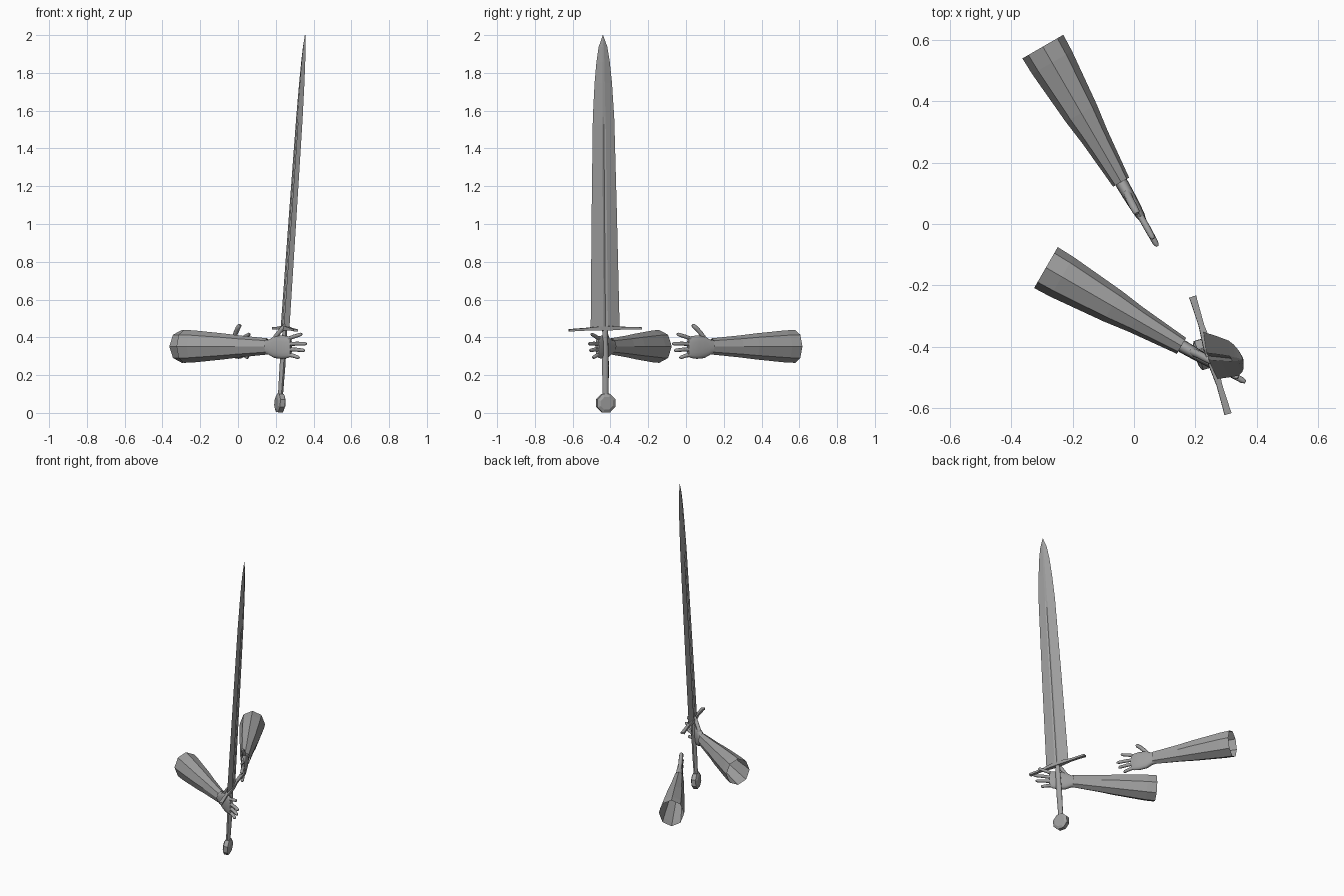
import bpy, bmesh, math
from mathutils import Vector, Matrix

if "Cube" in bpy.data.objects:
    bpy.data.objects.remove(bpy.data.objects["Cube"])

grey = bpy.data.materials.new("plain grey")
grey.diffuse_color = (0.35, 0.35, 0.35, 1)
grey.use_nodes = True
grey.node_tree.nodes["Principled BSDF"].inputs["Base Color"].default_value = grey.diffuse_color


def loft(name, rings, matrix, cap=True, smooth=None):
    """Skin a row of equal-sized point rings, then place it."""
    bm = bmesh.new()
    rows = [[bm.verts.new(matrix @ Vector(p)) for p in ring] for ring in rings]
    n = len(rows[0])
    for a, b in zip(rows, rows[1:]):
        for i in range(n):
            j = (i + 1) % n
            bm.faces.new((a[i], a[j], b[j], b[i]))
    if cap:
        bm.faces.new(rows[0])
        bm.faces.new(rows[-1])
    bmesh.ops.recalc_face_normals(bm, faces=bm.faces[:])
    mesh = bpy.data.meshes.new(name)
    bm.to_mesh(mesh)
    bm.free()
    mesh.materials.append(grey)
    ob = bpy.data.objects.new(name, mesh)
    bpy.context.collection.objects.link(ob)
    if smooth:
        bpy.ops.object.select_all(action='DESELECT')
        ob.select_set(True)
        bpy.context.view_layer.objects.active = ob
        bpy.ops.object.shade_smooth_by_angle(angle=math.radians(smooth))
    return ob


def ellipse(center, side, up, n=8, power=1.0):
    """Ring around center; power below 1 makes it boxier."""
    ring = []
    for i in range(n):
        a = math.tau * i / n
        c, s = math.cos(a), math.sin(a)
        c = math.copysign(abs(c) ** power, c) if abs(c) > 1e-6 else 0
        s = math.copysign(abs(s) ** power, s) if abs(s) > 1e-6 else 0
        ring.append(Vector(center) + Vector(side) * c + Vector(up) * s)
    return ring


def finger(name, path, radius, matrix):
    """Rounded tube along a short path in the arm's length/height plane."""
    pts = [Vector(p) for p in path]
    pts.insert(-1, pts[-2].lerp(pts[-1], 0.8))
    rings = []
    for i, p in enumerate(pts):
        d = (pts[min(i + 1, len(pts) - 1)] - pts[max(i - 1, 0)]).normalized()
        side = d.cross(Vector((0, 0, 1))).normalized()
        up = side.cross(d)
        r = radius * (0.45 if i == len(pts) - 1 else 0.9 if i == len(pts) - 2 else 1)
        rings.append(ellipse(p, side * r, up * r))
    loft(name, rings, matrix, smooth=50)


def arm(label, origin, angle, palm_side):
    m = (Matrix.Translation(origin) @ Matrix.Rotation(math.radians(angle), 4, 'Z')
         @ Matrix.Diagonal((1, palm_side, 1, 1)))
    # open eight-sided sleeve: distance, half width, half height
    sleeve = [(0, .077, .087), (.06, .075, .085), (.25, .058, .068),
              (.34, .046, .058), (.51, .030, .043)]
    loft(label + "_sleeve", [ellipse((t, 0, 0), (0, w, 0), (0, 0, h))
                             for t, w, h in sleeve], m, cap=False)
    # palm
    palm = [(.47, .020, .032), (.52, .021, .040), (.555, .020, .058),
            (.60, .018, .062), (.635, .015, .058), (.655, .010, .050)]
    loft(label + "_palm", [ellipse((t, 0, -.004), (0, w, 0), (0, 0, h), 16, .8)
                           for t, w, h in palm], m, smooth=50)
    # four fingers: root height, tip distance, tip height
    for name, z0, t1, z1 in [("index", .036, .722, .066), ("middle", .011, .75, .014),
                             ("ring", -.016, .738, -.022), ("little", -.042, .705, -.060)]:
        mid = ((.63 + t1) / 2, .001, (z0 + z1) / 2 + .002)
        finger(f"{label}_{name}_finger", [(.62, 0, z0), mid, (t1, .002, z1)], .0105, m)
    # thumb
    finger(label + "_thumb", [(.54, 0, .025), (.575, .004, .07), (.60, .005, .095),
                              (.625, .006, .115)], .0125, m)


arm("sword_arm", (-.287, -.142, .352), -30, 1)
arm("free_arm", (-.297, .578, .352), -60, -1)

# sword frame: x across the blade, y through it, z to the tip
base = Vector((.222, -.425, .052))
axis = (Vector((.355, -.44, 2.0)) - base)
length = axis.length
axis.normalize()
across = Vector((.29, -.957, 0))
across = (across - axis * across.dot(axis)).normalized()
through = axis.cross(across)
sword = Matrix((across, through, axis)).transposed().to_4x4()
sword.translation = base

# blade with a shallow fuller: height, half width, half thickness, groove half width, depth
blade = [(.40, .080, .011, .012, .004), (1.0, .070, .010, .011, .004),
         (1.48, .060, .009, .009, .003), (1.52, .059, .009, .008, 0),
         (1.70, .048, .008, .006, 0), (1.81, .037, .007, .005, 0),
         (1.89, .024, .005, .003, 0), (length, .001, .001, .0005, 0)]
loft("blade", [[(w, 0, z), (g, t, z), (0, t - d, z), (-g, t, z),
                (-w, 0, z), (-g, -t, z), (0, -t + d, z), (g, -t, z)]
               for z, w, t, g, d in blade], sword)

# cross guard: position, half depth, half height, lift
guard = [(.200, .012, .006, -.004), (.185, .011, .006, -.003), (.10, .009, .007, 0),
         (.03, .015, .011, .002)]
stations = [(-x, d, h, l) for x, d, h, l in guard] + guard[::-1]
loft("cross_guard", [[(x, d, .395 + l + h), (x, -d, .395 + l + h),
                      (x, -d, .395 + l - h), (x, d, .395 + l - h)]
                     for x, d, h, l in stations], sword)

# grip
loft("grip", [ellipse((0, 0, z), (r, 0, 0), (0, r * .85, 0))
              for z, r in [(.03, .016), (.2, .019), (.39, .015)]], sword, smooth=50)

# eight-sided disc pommel with bevelled rims
turn = Matrix.Rotation(math.radians(22.5), 4, 'Y')
loft("pommel", [ellipse((0, y, 0), (r, 0, 0), (0, 0, r))
                for y, r in [(-.021, .036), (-.013, .053), (.013, .053), (.021, .036)]],
     sword @ turn)
